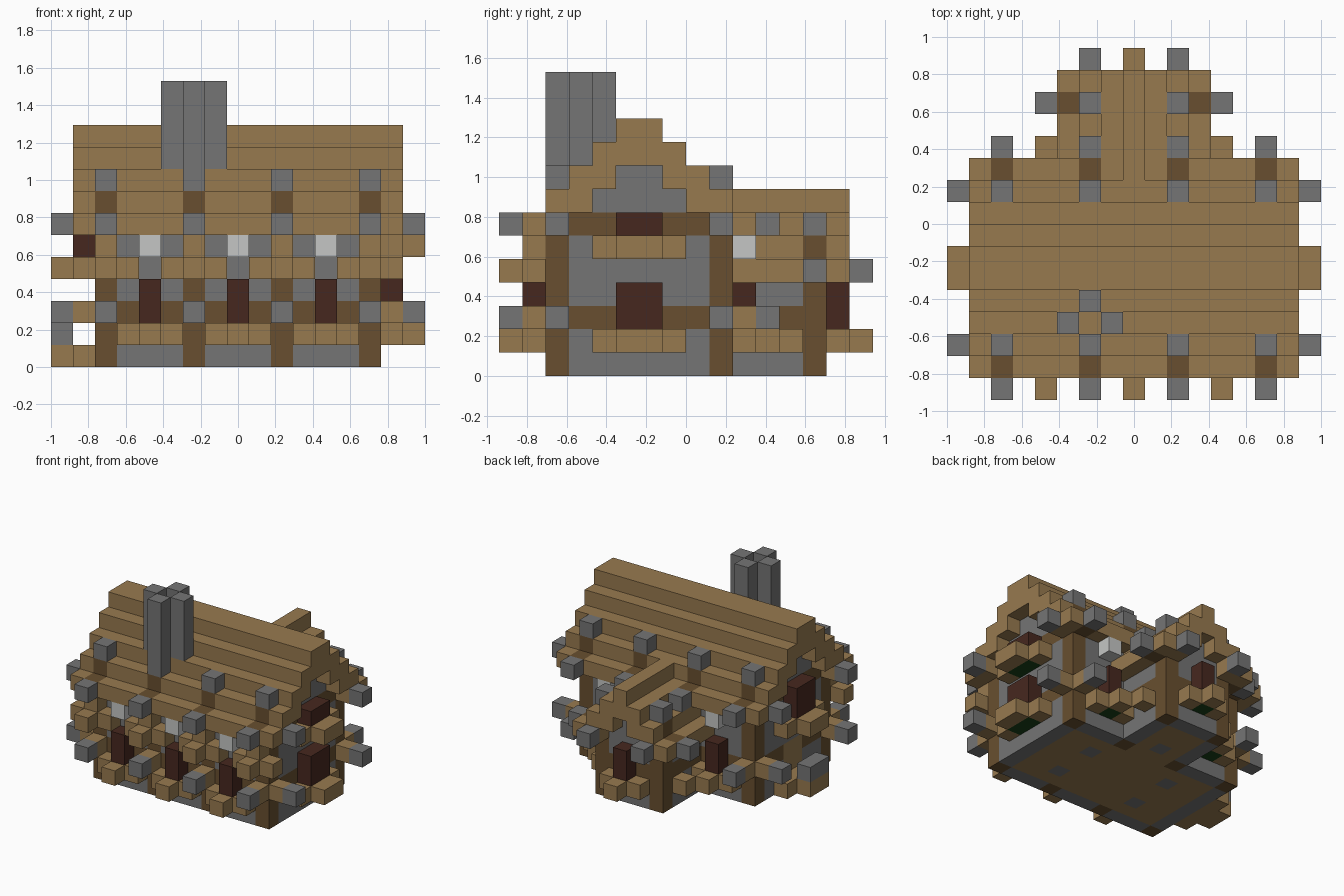
import bpy
import bmesh
from mathutils import Vector

cube = bpy.data.objects.get("Cube")
if cube:
    bpy.data.objects.remove(cube)

U = 2 / 17  # block size


def material(name, rgb):
    m = bpy.data.materials.new(name)
    m.use_nodes = True
    col = [(c / 255) ** 2.2 for c in rgb] + [1]
    m.diffuse_color = col
    m.node_tree.nodes["Principled BSDF"].inputs["Base Color"].default_value = col
    return m


MATS = {
    "plank": material("plank brown", (150, 121, 80)),
    "log": material("log dark brown", (104, 80, 51)),
    "stone": material("stone grey", (116, 116, 116)),
    "plant": material("dark red", (72, 44, 36)),
    "lamp": material("lamp white", (195, 197, 195)),
    "leaf": material("leaf green", (30, 66, 30)),
}
blocks = {}  # (i, j, k) -> (part, material); later parts replace earlier ones


def span(v):
    return range(v[0], v[1] + 1) if isinstance(v, tuple) else (v,)


def fill(part, mat, i, j, k):
    for a in span(i):
        for b in span(j):
            for c in span(k):
                blocks[a, b, c] = (part, mat)


def both(part, mat, i, j, k):
    """Fill a range and its mirror image across x."""
    for a in span(i):
        for s in (-1, 1):
            fill(part, mat, s * a, j, k)


# Floor with a stone rim
fill("floor", "stone", (-6, 6), (2, 9), 0)
fill("floor", "stone", (-2, 2), (9, 13), 0)
fill("floor", "plank", (-5, 5), (3, 8), 0)
fill("floor", "plank", (-1, 1), (8, 12), 0)
for i, j in ((-3, 4), (3, 4), (-3, 7), (3, 7), (0, 10)):
    fill("floor", "stone", i, j, 0)

# Main walls with two log bands
for k in range(1, 7):
    mat = "log" if k in (2, 6) else "stone"
    for j in (2, 9):
        fill("main_walls", mat, (-6, 6), j, k)
    both("main_walls", mat, 6, (2, 9), k)
fill("main_walls", "stone", (-1, 1), 9, (1, 3))
both("gable_walls", "stone", 6, (4, 7), 7)
both("gable_walls", "stone", 6, (5, 6), 8)

# Rear wing walls
for k in range(1, 4):
    mat = "log" if k == 2 else "stone"
    both("wing_walls", mat, 2, (10, 13), k)
    fill("wing_walls", mat, (-2, 2), 13, k)
for k in range(4, 7):
    fill("wing_walls", "stone", (k - 6, 6 - k), 13, k)

# Upright logs
for j in (2, 9):
    both("wall_posts", "log", 6, j, (0, 6))
    both("wall_posts", "log", 2, j, (0, 6))
both("wall_posts", "log", 2, 13, (0, 3))

# Stepped roofs, two blocks thick on each course
for n in range(5):
    k = 6 + n
    fill("main_roof", "plank", (-7, 7), (1 + n, min(2 + n, 5)), k)
    fill("main_roof", "plank", (-7, 7), (max(9 - n, 6), 10 - n), k)
for n in range(4):
    both("wing_roof", "plank", (max(2 - n, 0), 3 - n), (10, 14), 4 + n)
both("main_walls", "log", 6, (3, 8), 6)
fill("wing_roof", "plank", 0, 9, 7)

# Log beam ends showing through the roofs
for i in (2, 6):
    for outer, inner in ((1, 2), (10, 9)):
        both("roof_beams", "log", i, outer, 6)
        both("roof_beams", "log", i, inner, 7)
both("roof_beams", "log", 3, 13, 4)
both("roof_beams", "log", 2, 13, 5)

# Lanterns on the roofs and eaves
for i in (2, 6):
    for eave, top in ((0, 2), (11, 9)):
        both("roof_lanterns", "stone", i, eave, 6)
        both("roof_lanterns", "stone", i, top, 8)
for j in (2, 9):
    both("gable_lanterns", "stone", 8, j, 6)
    both("wall_stubs", "plank", 7, j, 2)
    both("wall_lanterns", "stone", 8, j, 2)
both("wing_lanterns", "stone", 4, 13, 4)
both("wing_lanterns", "stone", 2, 13, 6)
both("wing_lanterns", "stone", 2, 15, 4)

# Lanterns on short stubs along the walls
for i, stub, lantern in ((2, 1, 0), (6, 1, 0), (6, 10, 11)):
    both("wall_stubs", "plank", i, stub, 2)
    both("wall_lanterns", "stone", i, lantern, 2)

# Brackets under the front eave
for i in (-6, -2, 2, 6):
    fill("eave_brackets", "plank", (i - 1, i + 1), 1, 4)
    fill("eave_brackets", "plank", i, 0, 4)
    fill("eave_brackets", "plank", i, 1, 5)


# Planters: a box around soil, with a plant above
def planter_y(i, j, out):
    fill("planters", "plank", (i - 1, i + 1), j, 1)
    fill("planters", "plank", i, j + out, 1)
    fill("planter_leaves", "leaf", i, j, 1)
    fill("plants", "plant", i, j, (2, 3))


def planter_x(side, k, top):
    fill("planters", "plank", side * 7, (4, 7), k)
    fill("planters", "plank", side * 8, (5, 6), k)
    fill("planter_leaves", "leaf", side * 7, (5, 6), k)
    fill("plants", "plant", side * 7, (5, 6), (k + 1, top))


for i in (-4, 0, 4):
    planter_y(i, 1, -1)
    fill("window_lamps", "lamp", i, 1, 5)
for i in (-4, 4):
    planter_y(i, 10, 1)
    fill("window_lamps", "lamp", i, 10, 5)
planter_y(0, 14, 1)
both("planters", "plank", 3, 12, 1)
planter_x(1, 1, 3)
planter_x(1, 5, 6)
planter_x(-1, 4, 6)

# Side entrance with steps
fill("door", "plank", -6, (5, 6), (1, 2))
fill("steps", "plank", -7, (4, 7), 0)
fill("steps", "plank", -8, (5, 6), 0)
fill("step_lanterns", "stone", -8, (5, 6), 1)

# Chimney made of four stacks around an open flue
fill("chimney", "stone", -2, 2, (9, 12))
both_sides = (-3, -1)
for i in both_sides:
    fill("chimney", "stone", i, 3, (9, 12))
fill("chimney", "stone", -2, 4, (10, 12))

# Build one mesh per part, keeping only exposed faces
AXES = [Vector(a) for a in ((1, 0, 0), (0, 1, 0), (0, 0, 1))]
parts = {}
for pos, (part, mat) in blocks.items():
    parts.setdefault(part, []).append((pos, mat))

for part, cells in parts.items():
    bm = bmesh.new()
    names = sorted({mat for _, mat in cells})
    for pos, mat in cells:
        centre = Vector((pos[0], pos[1] - 7.5, pos[2] + 0.5))
        for n in range(3):
            for s in (-1, 1):
                d = AXES[n] * s
                if tuple(int(p + q) for p, q in zip(pos, d)) in blocks:
                    continue
                u, v = AXES[(n + 1) % 3] * s, AXES[(n + 2) % 3]
                corners = (-u - v, u - v, u + v, v - u)
                face = bm.faces.new([bm.verts.new((centre + (d + c) / 2) * U) for c in corners])
                face.material_index = names.index(mat)
    bmesh.ops.remove_doubles(bm, verts=bm.verts, dist=0.001)
    mesh = bpy.data.meshes.new(part)
    bm.to_mesh(mesh)
    bm.free()
    for name in names:
        mesh.materials.append(MATS[name])
    bpy.context.collection.objects.link(bpy.data.objects.new(part, mesh))
